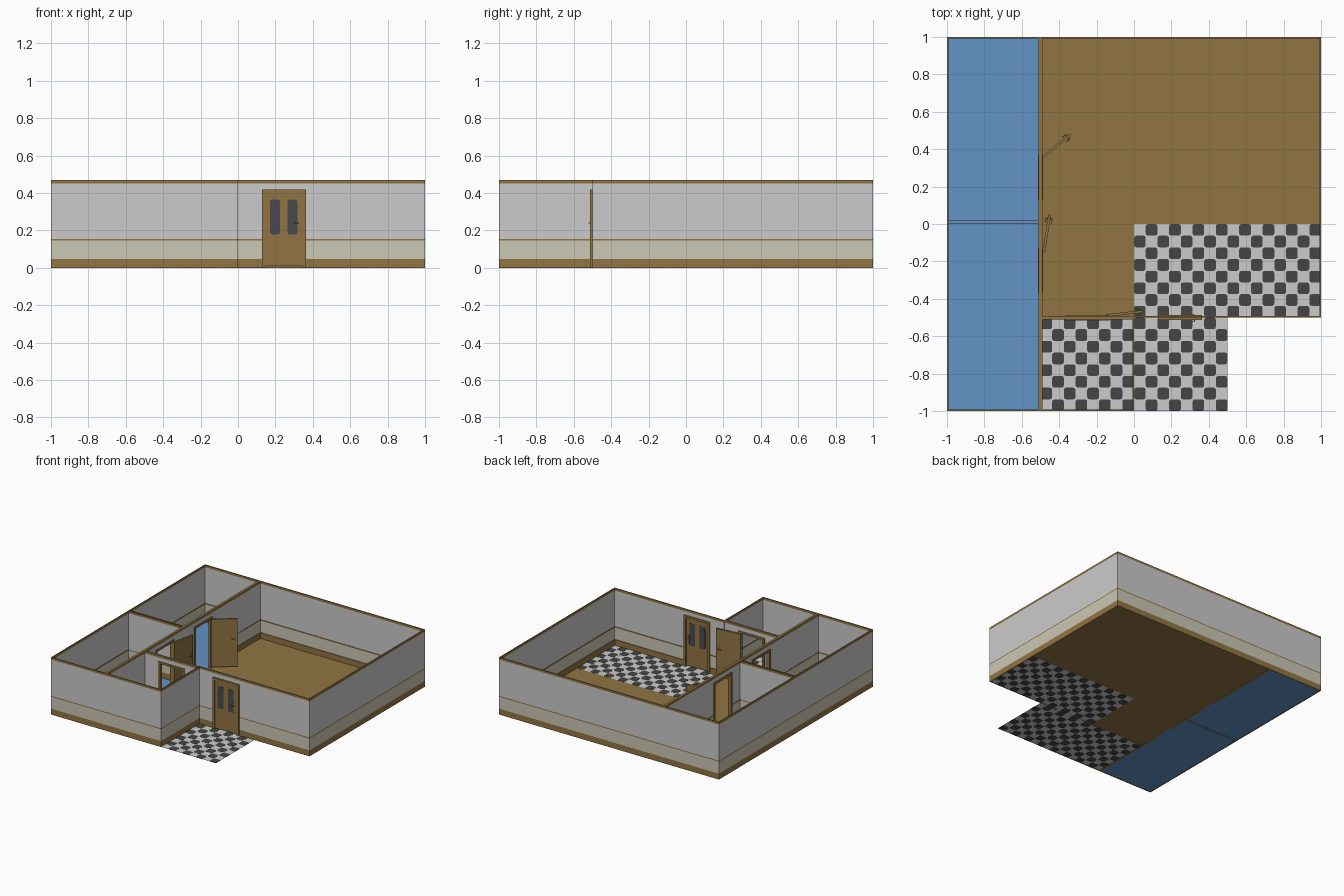
import bpy, bmesh, math
from mathutils import Matrix, Vector

if "Cube" in bpy.data.objects:
    bpy.data.objects.remove(bpy.data.objects["Cube"])

# Colours
def material(name, r, g, b):
    m = bpy.data.materials.new(name)
    m.diffuse_color = (r, g, b, 1)
    m.use_nodes = True
    m.node_tree.nodes["Principled BSDF"].inputs["Base Color"].default_value = m.diffuse_color
    return m

MATS = [material("wood brown", 0.285, 0.178, 0.056), material("wall grey", 0.60, 0.60, 0.60),
        material("wainscot cream", 0.60, 0.58, 0.46), material("tile dark", 0.06, 0.06, 0.06),
        material("floor blue", 0.122, 0.292, 0.56), material("window dark", 0.065, 0.068, 0.075)]
WOOD, GREY, CREAM, DARK, BLUE, GLASS = range(6)

def box(bm, x0, x1, y0, y1, z0, z1, mat):
    m = (Matrix.Translation(((x0 + x1) / 2, (y0 + y1) / 2, (z0 + z1) / 2))
         @ Matrix.Diagonal((x1 - x0, y1 - y0, z1 - z0, 1)))
    made = bmesh.ops.create_cube(bm, size=1, matrix=m)["verts"]
    for f in {f for v in made for f in v.link_faces}:
        f.material_index = mat

def rounded_prism(bm, cx, cy, w, h, r, lo, hi, mat, upright=False):
    """Rounded rectangle extruded along z, or along y when upright."""
    rings = []
    for d in (lo, hi):
        ring = []
        for q, (sx, sy) in enumerate(((1, 1), (-1, 1), (-1, -1), (1, -1))):
            for k in range(3):
                a = math.pi / 2 * (q + k / 2)
                u = cx + sx * (w / 2 - r) + r * math.cos(a)
                v = cy + sy * (h / 2 - r) + r * math.sin(a)
                ring.append(bm.verts.new((u, d, v) if upright else (u, v, d)))
        rings.append(ring)
    n = len(rings[0])
    faces = [bm.faces.new(rings[0][::-1]), bm.faces.new(rings[1])]
    faces += [bm.faces.new((rings[0][i], rings[0][(i + 1) % n], rings[1][(i + 1) % n], rings[1][i]))
              for i in range(n)]
    for f in faces:
        f.material_index = mat

def finish(bm, name, matrix=None):
    bmesh.ops.recalc_face_normals(bm, faces=bm.faces[:])
    me = bpy.data.meshes.new(name)
    bm.to_mesh(me)
    bm.free()
    for m in MATS:
        me.materials.append(m)
    ob = bpy.data.objects.new(name, me)
    bpy.context.collection.objects.link(ob)
    if matrix:
        ob.matrix_world = matrix
    return ob

# Floors
def floor(name, x0, x1, y0, y1, mat):
    bm = bmesh.new()
    f = bm.faces.new([bm.verts.new((x, y, 0.001)) for x, y in
                      ((x0, y0), (x1, y0), (x1, y1), (x0, y1))])
    f.material_index = mat
    finish(bm, name)

floor("side_rooms_floor", -1, -0.5, -1, 1, BLUE)
floor("hall_floor_back", -0.5, 1, 0, 1, WOOD)
floor("hall_floor_front", -0.5, 0, -0.5, 0, WOOD)
floor("hall_tile_base", 0, 1, -0.5, 0, GREY)
floor("porch_tile_base", -0.5, 0.5, -1, -0.5, GREY)

# Dark checker tiles
def checker(name, x0, y1, parity):
    bm = bmesh.new()
    s = 0.0625
    for i in range(16):
        for j in range(8):
            if (i + j) % 2 == parity:
                rounded_prism(bm, x0 + (i + 0.5) * s, y1 - (j + 0.5) * s,
                              s, s, 0.012, 0, 0.002, DARK)
    finish(bm, name)

checker("hall_tiles", 0, 0, 1)
checker("porch_tiles", -0.5, -0.5, 0)

# Walls: horizontal bands, with trim that may stand out on either side
DOOR_TOP = 0.405
BANDS = [(0, 0.048, WOOD, 1), (0.048, 0.146, CREAM, 0), (0.146, 0.154, WOOD, 0.6),
         (0.154, DOOR_TOP, GREY, 0), (DOOR_TOP, 0.452, GREY, 0), (0.452, 0.47, WOOD, 1)]

def wall(name, axis, a, b, p0, p1, grow=(0, 0), openings=()):
    bm = bmesh.new()
    cuts = [a] + [v for o in sorted(openings) for v in o] + [b]
    solid = list(zip(cuts[::2], cuts[1::2]))
    for z0, z1, mat, g in BANDS:
        lo, hi = p0 - grow[0] * g, p1 + grow[1] * g
        for s, e in (solid if z0 < DOOR_TOP else [(a, b)]):
            if axis == "x":
                box(bm, s, e, lo, hi, z0, z1, mat)
            else:
                box(bm, lo, hi, s, e, z0, z1, mat)
    finish(bm, name)

T, G = 0.004, 0.005
wall("left_wall", "y", -1, 1, -1, -1 + T, (0, G))
wall("back_wall", "x", -1, 1, 1 - T, 1, (G, 0))
wall("right_wall", "y", -0.5, 1, 1 - T, 1, (G, 0))
wall("front_left_wall", "x", -1, 0, -1, -1 + T, (0, G))
wall("entry_side_wall", "y", -1, -0.5, -T, 0, (G, 0))
wall("front_right_wall", "x", 0, 1, -0.5, -0.5 + T, (0, G), [(0.145, 0.345)])
wall("entry_back_wall", "x", -0.49, 0, -0.508, -0.497, (0.003, 0.003), [(-0.35, -0.15)])
wall("inner_long_wall", "y", -1, 1, -0.507, -0.493, (0.003, 0.003),
     [(-0.35, -0.15), (0.15, 0.35)])
wall("divider_front_sheet", "x", -1, -0.5, 0, T)
wall("divider_back_sheet", "x", -1, -0.5, 0.02 - T, 0.02)

# Door frames: local x along the opening, placed at its centre
def frame(name, x, y, turn):
    bm = bmesh.new()
    for s in (-1, 1):
        box(bm, *sorted((s * 0.099, s * 0.118)), -0.013, 0.013, 0, 0.42, WOOD)
    box(bm, -0.118, 0.118, -0.013, 0.013, 0.404, 0.42, WOOD)
    finish(bm, name, Matrix.Translation((x, y, 0)) @ Matrix.Rotation(turn, 4, "Z"))

frame("front_door_frame", 0.245, -0.5, 0)
frame("entry_door_frame", -0.25, -0.502, 0)
frame("side_door_frame_front", -0.5, -0.25, math.pi / 2)
frame("side_door_frame_back", -0.5, 0.25, math.pi / 2)

# Doors: hinge at local origin, leaf along local x, lever handle on both faces
def door(name, x, y, degrees, windows=False):
    bm = bmesh.new()
    h = 0.007
    box(bm, 0, 0.2, -h, h, 0.01, 0.402, WOOD)
    for s in (-1, 1):
        box(bm, 0.172, 0.186, *sorted((s * h, s * (h + 0.002))), 0.19, 0.26, WOOD)
        box(bm, 0.176, 0.182, *sorted((s * h, s * (h + 0.01))), 0.237, 0.243, WOOD)
        box(bm, 0.155, 0.182, *sorted((s * (h + 0.008), s * (h + 0.012))), 0.237, 0.243, WOOD)
    if windows:
        for cx in (0.053, 0.146):
            rounded_prism(bm, cx, 0.272, 0.052, 0.185, 0.01, -h - 0.001, h + 0.001, GLASS, True)
    finish(bm, name, Matrix.Translation((x, y, 0)) @ Matrix.Rotation(math.radians(degrees), 4, "Z"))

door("front_door", 0.145, -0.503, 0, True)
door("side_door_back", -0.495, 0.352, 39)
door("side_door_front", -0.482, -0.148, 81)
door("entry_door", -0.15, -0.49, 6.5)
